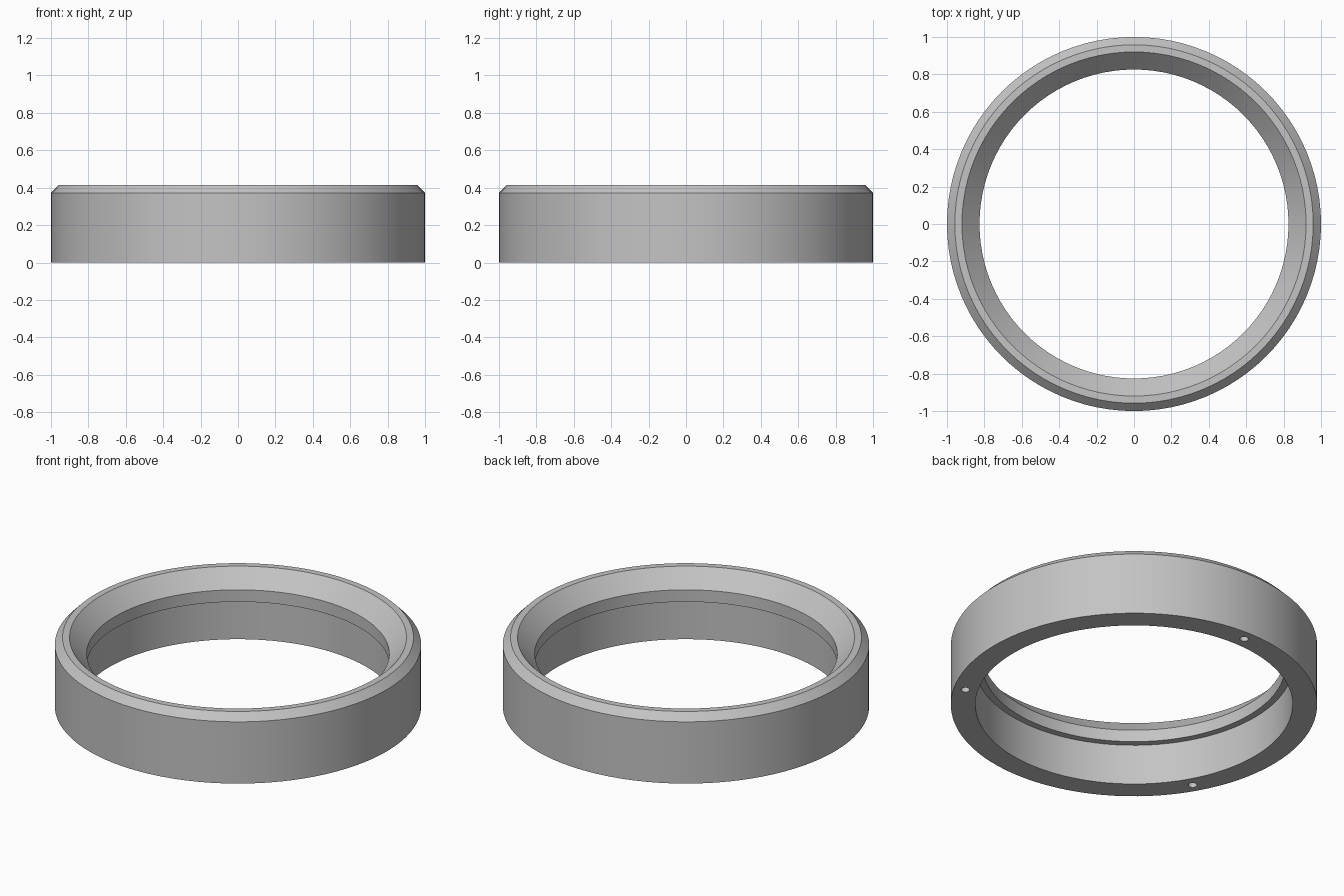
import bpy, bmesh
from math import pi, radians, cos, sin

cube = bpy.data.objects.get("Cube")
if cube:
    bpy.data.objects.remove(cube, do_unlink=True)

SEGMENTS = 96
HOLE_RADIUS, HOLE_CIRCLE, HOLE_DEPTH = 0.024, 0.935, 0.2

# Cross-section of the ring wall as (radius, height)
PROFILE = [(1.0, 0.0), (1.0, 0.372), (0.958, 0.415), (0.92, 0.415),
           (0.826, 0.316), (0.826, 0.244), (0.866, 0.244), (0.866, 0.0)]

grey = bpy.data.materials.new("plain grey")
grey.use_nodes = True
grey.diffuse_color = (0.55, 0.55, 0.55, 1)
grey.node_tree.nodes["Principled BSDF"].inputs["Base Color"].default_value = (0.55, 0.55, 0.55, 1)


def make_object(name, bm):
    bmesh.ops.recalc_face_normals(bm, faces=bm.faces)
    mesh = bpy.data.meshes.new(name)
    bm.to_mesh(mesh)
    bm.free()
    mesh.materials.append(grey)
    obj = bpy.data.objects.new(name, mesh)
    bpy.context.collection.objects.link(obj)
    return obj


# Ring body: the closed cross-section turned about the upright axis
bm = bmesh.new()
loops = []
for i in range(SEGMENTS):
    a = 2 * pi * i / SEGMENTS
    loops.append([bm.verts.new((r * cos(a), r * sin(a), z)) for r, z in PROFILE])
for i, here in enumerate(loops):
    there = loops[(i + 1) % SEGMENTS]
    for j in range(len(PROFILE)):
        k = (j + 1) % len(PROFILE)
        bm.faces.new((here[j], there[j], there[k], here[k]))
ring = make_object("ring_body", bm)

# Three blind screw holes in the underside
bm = bmesh.new()
for angle in (90, 210, 330):
    a = radians(angle)
    made = bmesh.ops.create_cone(bm, cap_ends=True, segments=20, radius1=HOLE_RADIUS,
                                 radius2=HOLE_RADIUS, depth=2 * HOLE_DEPTH)
    bmesh.ops.translate(bm, verts=made["verts"],
                        vec=(HOLE_CIRCLE * cos(a), HOLE_CIRCLE * sin(a), 0))
cutter = make_object("hole_cutter", bm)
cutter.hide_render = True

bpy.ops.object.select_all(action="DESELECT")
ring.select_set(True)
bpy.context.view_layer.objects.active = ring
cut = ring.modifiers.new("screw_holes", "BOOLEAN")
cut.operation = "DIFFERENCE"
cut.solver = "EXACT"
cut.object = cutter
bpy.ops.object.modifier_apply(modifier=cut.name)
bpy.data.objects.remove(cutter, do_unlink=True)

bpy.ops.object.shade_smooth_by_angle(angle=radians(30))
